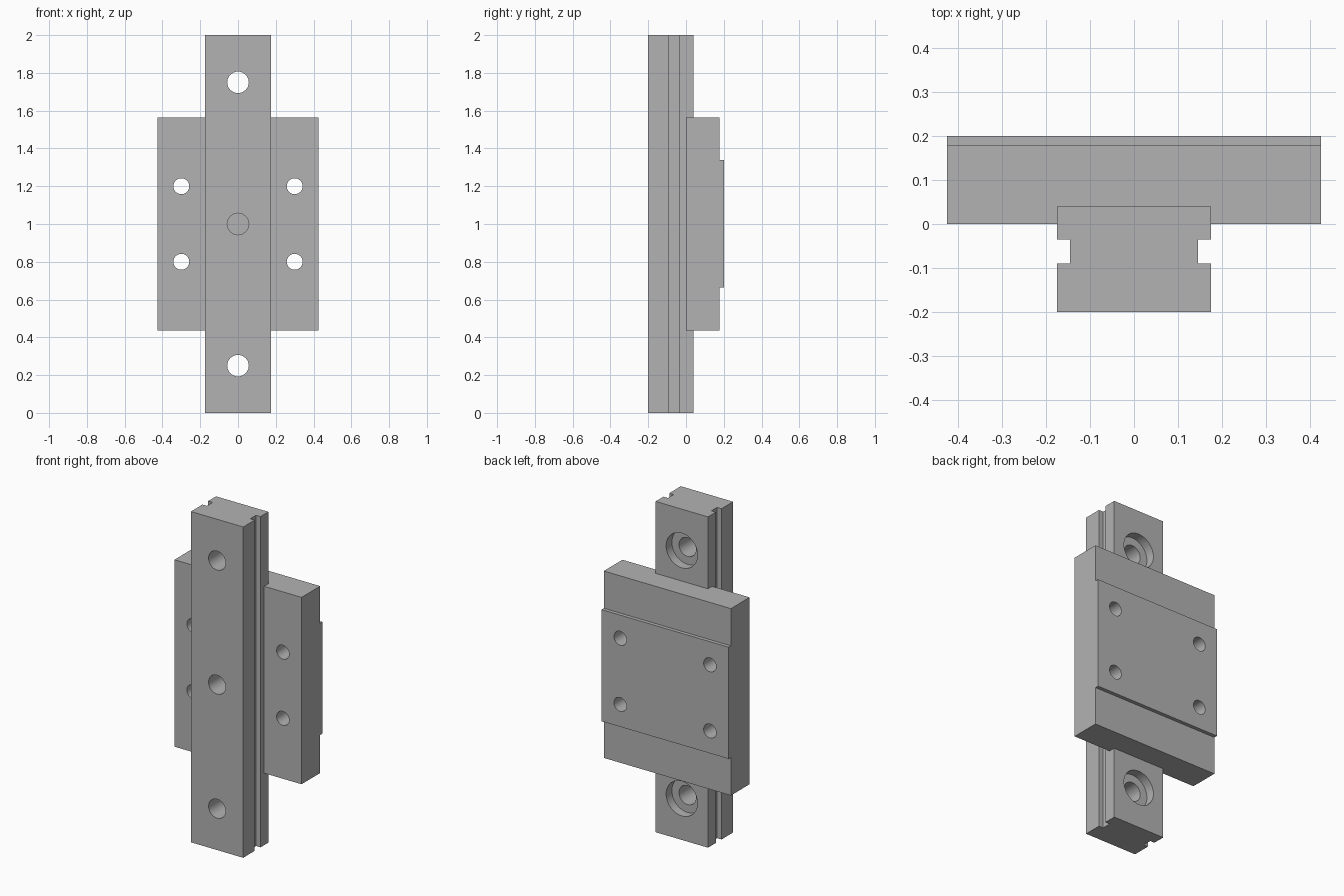
import bpy
import bmesh
import math

cube = bpy.data.objects.get("Cube")
if cube:
    bpy.data.objects.remove(cube)

steel = bpy.data.materials.new("grey steel")
steel.use_nodes = True
GREY = (0.45, 0.45, 0.45, 1)
steel.diffuse_color = GREY
steel.node_tree.nodes["Principled BSDF"].inputs["Base Color"].default_value = GREY


def add_object(name, bm):
    bmesh.ops.recalc_face_normals(bm, faces=bm.faces)
    mesh = bpy.data.meshes.new(name)
    bm.to_mesh(mesh)
    bm.free()
    mesh.materials.append(steel)
    obj = bpy.data.objects.new(name, mesh)
    bpy.context.collection.objects.link(obj)
    return obj


def extrude_profile(name, points, depth):
    """Extrude a closed 3D outline along the depth vector."""
    bm = bmesh.new()
    face = bm.faces.new([bm.verts.new(p) for p in points])
    result = bmesh.ops.extrude_face_region(bm, geom=[face], use_keep_orig=True)
    moved = [v for v in result["geom"] if isinstance(v, bmesh.types.BMVert)]
    bmesh.ops.translate(bm, verts=moved, vec=depth)
    return add_object(name, bm)


def cut(target, cutter):
    """Subtract the cutter from the target and discard it."""
    cutter.hide_render = True
    mod = target.modifiers.new("cut", "BOOLEAN")
    mod.operation = "DIFFERENCE"
    mod.solver = "EXACT"
    mod.object = cutter
    bpy.context.view_layer.objects.active = target
    bpy.ops.object.modifier_apply(modifier=mod.name)
    bpy.data.objects.remove(cutter)


def drill(target, x, z, radius, y0, y1):
    """Cut a round hole running along y."""
    outline = []
    for i in range(48):
        a = math.tau * i / 48
        outline.append((x + radius * math.cos(a), y0, z + radius * math.sin(a)))
    cut(target, extrude_profile("hole_cutter", outline, (0, y1 - y0, 0)))


# Rail with a groove along each side
half = [(0.175, -0.2), (0.175, -0.09), (0.145, -0.09),
        (0.145, -0.035), (0.175, -0.035), (0.175, 0.04)]
outline = half + [(-x, y) for x, y in reversed(half)]
rail = extrude_profile("rail", [(x, y, 0) for x, y in outline], (0, 0, 2))

# Counterbored mounting holes
for z in (0.25, 1, 1.75):
    drill(rail, 0, z, 0.057, -0.3, 0.1)
    drill(rail, 0, z, 0.105, -0.015, 0.1)

# Carriage with a raised mounting pad, its channel fitting over the rail
side = [(0, 0.435), (0.178, 0.435), (0.178, 0.665), (0.2, 0.665),
        (0.2, 1.34), (0.178, 1.34), (0.178, 1.565), (0, 1.565)]
carriage = extrude_profile("carriage", [(-0.425, y, z) for y, z in side], (0.85, 0, 0))
channel = [(-0.175, -0.1, 0), (0.175, -0.1, 0), (0.175, 0.04, 0), (-0.175, 0.04, 0)]
cut(carriage, extrude_profile("channel_cutter", channel, (0, 0, 2)))

# Four bolt holes through the carriage
for x in (-0.3, 0.3):
    for z in (0.8, 1.2):
        drill(carriage, x, z, 0.042, -0.1, 0.3)

# Smooth the hole walls, keep the machined edges sharp
for obj in (rail, carriage):
    bpy.ops.object.select_all(action="DESELECT")
    obj.select_set(True)
    bpy.context.view_layer.objects.active = obj
    bpy.ops.object.shade_smooth_by_angle(angle=math.radians(30))
